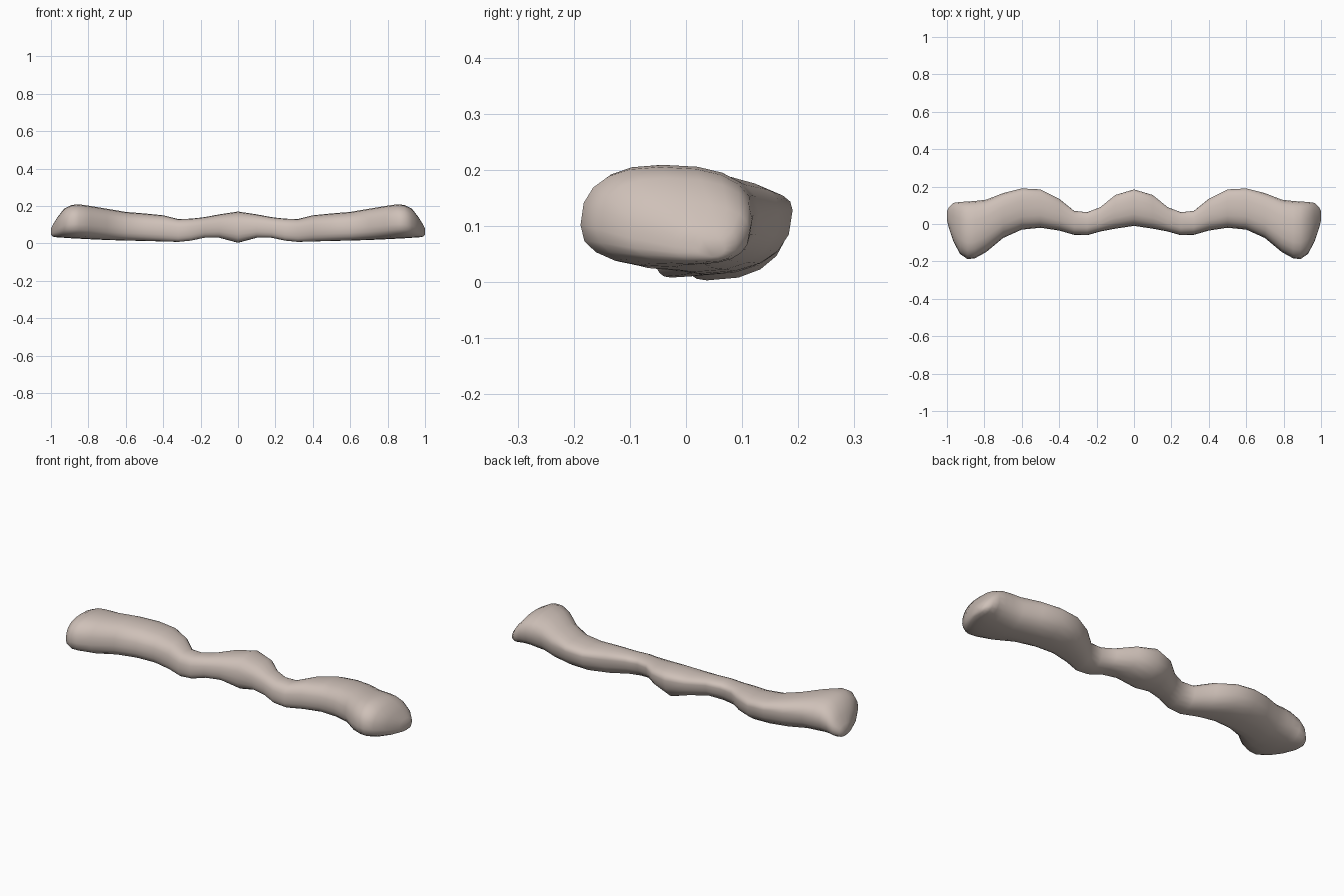
import bpy, bmesh
from math import cos, sin, pi

if "Cube" in bpy.data.objects:
    bpy.data.objects.remove(bpy.data.objects["Cube"], do_unlink=True)

# One pale clay colour
clay = bpy.data.materials.new("pale clay")
clay.use_nodes = True
colour = (0.62, 0.53, 0.48, 1)
clay.diffuse_color = colour
clay.node_tree.nodes["Principled BSDF"].inputs["Base Color"].default_value = colour

# Left half, middle to tip, in hundredths: x, front, back, bottom, top
STATIONS = [
    (0, -1, 18.5, 0.3, 17), (10, -2.5, 15.5, 3, 15.5), (18, -4, 9, 3, 14),
    (25, -6, 6.3, 1.5, 13.2), (32, -5.8, 7, 0.8, 13), (40, -3.5, 13.5, 1, 15),
    (50, -2, 18.5, 1.3, 16), (60, -3, 19, 1.5, 16.8), (70, -7.5, 16.5, 1.8, 18.5),
    (79, -15, 13, 2.2, 20), (85, -18.3, 12.3, 2.5, 20.9), (89, -18.8, 12, 2.7, 20.5),
    (93, -16, 11.8, 3, 18.5), (96.5, -9.5, 11.3, 3.2, 14), (99, -2, 9, 3.6, 10),
    (100, 2, 7, 4.5, 8),
]
STEPS = 5        # points per quarter of a section
POWER = 0.82     # below one gives a squarer section


def mix(a, b, t):
    return a + (b - a) * t


def section(x, front, back, bottom, top):
    """Rounded section leaning back in the shaft, upright in the end knob."""
    knob = min(max((x - 60) / 25, 0), 1)
    back_z = mix(bottom, top, mix(0.74, 0.52, knob))
    front_z = mix(bottom, top, 0.42)
    top_y = mix(front, back, mix(0.52, 0.46, knob))
    bottom_y = mix(front, back, mix(0.24, 0.55, knob))
    tips = [(back, back_z), (top_y, top), (front, front_z), (bottom_y, bottom)]
    points = []
    for q in range(4):
        a, b = tips[q], tips[(q + 1) % 4]
        centre = (b[0], a[1]) if q % 2 == 0 else (a[0], b[1])
        for s in range(STEPS):
            angle = s / STEPS * pi / 2
            u, v = cos(angle) ** POWER, sin(angle) ** POWER
            y, z = (c + (p - c) * u + (r - c) * v for c, p, r in zip(centre, a, b))
            points.append((x / 100, y / 100, z / 100))
    return points


# Loft the sections and close the tip
bm = bmesh.new()
rings = [[bm.verts.new(p) for p in section(*s)] for s in STATIONS]
count = len(rings[0])
for inner, outer in zip(rings, rings[1:]):
    for i in range(count):
        j = (i + 1) % count
        bm.faces.new((inner[i], inner[j], outer[j], outer[i]))
bm.faces.new(rings[-1])
bmesh.ops.recalc_face_normals(bm, faces=bm.faces)
mesh = bpy.data.meshes.new("wavy_bar")
bm.to_mesh(mesh)
bm.free()
mesh.materials.append(clay)

bar = bpy.data.objects.new("wavy_bar", mesh)
bpy.context.collection.objects.link(bar)
bpy.ops.object.select_all(action="DESELECT")
bpy.context.view_layer.objects.active = bar
bar.select_set(True)
bpy.ops.object.shade_smooth_by_angle(angle=pi / 3)

# Matching right half
mirror = bar.modifiers.new("mirror", "MIRROR")
mirror.use_clip = True
